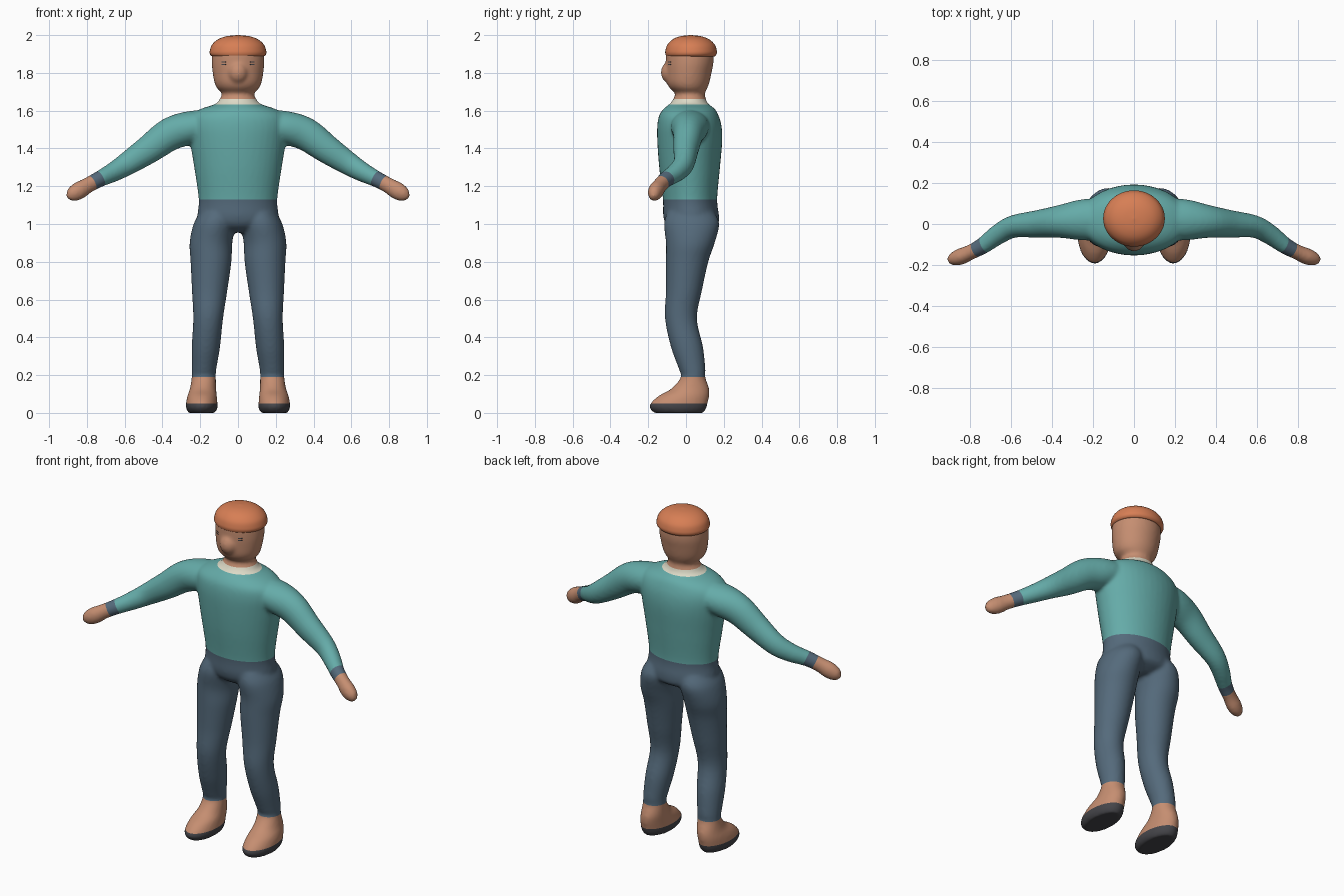
import bpy, bmesh, math
from mathutils import Vector, Matrix
from mathutils.bvhtree import BVHTree

if "Cube" in bpy.data.objects:
    bpy.data.objects.remove(bpy.data.objects["Cube"])


def material(name, r, g, b):
    m = bpy.data.materials.new(name)
    m.use_nodes = True
    m.diffuse_color = (r, g, b, 1)
    m.node_tree.nodes["Principled BSDF"].inputs["Base Color"].default_value = (r, g, b, 1)
    return m


SKIN = material("skin", .56, .27, .165)
TEAL = material("teal knit", .13, .41, .395)
NAVY = material("slate blue", .09, .145, .2)
CREAM = material("cream", .72, .70, .57)
ORANGE = material("orange hair", .68, .21, .09)
DARK = material("dark grey", .06, .06, .068)


def add_object(name, bm, mat):
    mesh = bpy.data.meshes.new(name)
    bm.to_mesh(mesh)
    bm.free()
    mesh.materials.append(mat)
    obj = bpy.data.objects.new(name, mesh)
    bpy.context.collection.objects.link(obj)
    return obj


def resample(rows, steps=5):
    """Catmull-Rom interpolation through rows of numbers."""
    rows = [Vector(r) for r in rows]
    padded = [rows[0]] + rows + [rows[-1]]
    out = []
    for p, a, b, n in zip(padded, padded[1:], padded[2:], padded[3:]):
        for i in range(steps):
            t = i / steps
            out.append(a + (b - p) * (t / 2) + (2 * p - 5 * a + 4 * b - n) * (t * t / 2)
                       + (3 * a - p - 3 * b + n) * (t ** 3 / 2))
    return out + [rows[-1]]


def loft(bm, rows, along_path=False, sides=40):
    """Skin elliptical rings: rows are centre x, y, z and two radii."""
    rows = resample(rows)
    rings = []
    for i, row in enumerate(rows):
        u, v = Vector((1, 0, 0)), Vector((0, 1, 0))
        if along_path:
            t = rows[min(i + 1, len(rows) - 1)].copy() - rows[max(i - 1, 0)]
            t = Vector(t[:3]).normalized()
            u = (Vector((0, 0, 1)) - t * t.z).normalized()
            v = t.cross(u)
        ring = []
        for k in range(sides):
            a = math.tau * k / sides
            ring.append(bm.verts.new(Vector(row[:3]) + u * (math.cos(a) * max(row[3], .002))
                                     + v * (math.sin(a) * max(row[4], .002))))
        rings.append(ring)
    for lo, hi in zip(rings, rings[1:]):
        for k in range(sides):
            j = (k + 1) % sides
            bm.faces.new((lo[k], lo[j], hi[j], hi[k])).smooth = True
    bm.faces.new(rings[0][::-1])
    bm.faces.new(rings[-1])
    bmesh.ops.recalc_face_normals(bm, faces=bm.faces)


def upright(rows, x_column=False):
    """Rows (z, x centre, half width, front y, back y) to loft rows."""
    return [(x, (f + b) / 2, z, w, (b - f) / 2) for z, x, w, f, b in rows]


# Trunk, neck and head
trunk = [
    (.955, 0, .10, -.05, .10), (.99, 0, .20, -.10, .165), (1.04, 0, .215, -.12, .175),
    (1.13, 0, .208, -.122, .165), (1.3, 0, .232, -.142, .18), (1.44, 0, .255, -.152, .192),
    (1.52, 0, .265, -.152, .188), (1.575, 0, .25, -.142, .172), (1.61, 0, .195, -.118, .152),
    (1.635, 0, .12, -.087, .118), (1.66, 0, .098, -.068, .106), (1.685, 0, .085, -.058, .1),
    (1.70, 0, .092, -.065, .103), (1.72, 0, .112, -.087, .113), (1.75, 0, .125, -.102, .124),
    (1.8, 0, .134, -.106, .135), (1.86, 0, .139, -.107, .146), (1.92, 0, .13, -.1, .14),
    (1.96, 0, .08, -.05, .09)]

# Leg and foot
leg = [
    (0, .192, .07, -.17, .092), (.025, .192, .083, -.192, .108), (.05, .192, .083, -.188, .114),
    (.09, .19, .078, -.145, .123), (.13, .185, .069, -.075, .122), (.19, .181, .064, -.027, .102),
    (.23, .18, .065, -.037, .103), (.35, .17, .075, -.08, .09), (.5, .158, .079, -.111, .058),
    (.65, .15, .094, -.106, .085), (.8, .143, .108, -.106, .118), (.9, .143, .113, -.106, .152),
    (1, .125, .11, -.116, .176), (1.06, .11, .09, -.1, .15)]

# Arm and hand, running outward from the shoulder
arm = [
    (.12, .025, 1.53, .075, .1), (.25, .02, 1.51, .088, .1), (.36, .012, 1.475, .087, .08),
    (.47, 0, 1.397, .076, .067), (.585, -.012, 1.32, .062, .055), (.66, -.05, 1.275, .052, .049),
    (.735, -.105, 1.237, .043, .041), (.795, -.137, 1.205, .042, .037),
    (.845, -.159, 1.175, .047, .04), (.885, -.172, 1.153, .036, .03),
    (.905, -.178, 1.143, .012, .012)]

bm = bmesh.new()
loft(bm, upright(trunk))
for side in (1, -1):
    for rows, path in ((upright(leg), False), (arm, True)):
        loft(bm, [(side * r[0], *r[1:]) for r in rows], path)
# Nose and muzzle bump
bmesh.ops.create_uvsphere(bm, u_segments=24, v_segments=16, radius=1, matrix=Matrix.Translation(
    (0, -.085, 1.802)) @ Matrix.Diagonal((.052, .048, .058, 1)))

# Fuse the figure into one soft skin
blend = add_object("body_blend", bm, SKIN)
fuse = blend.modifiers.new("fuse", "REMESH")
fuse.mode = "VOXEL"
fuse.voxel_size = .01
soften = blend.modifiers.new("soften", "SMOOTH")
soften.iterations = 6
fused = blend.evaluated_get(bpy.context.evaluated_depsgraph_get())
bm = bmesh.new()
bm.from_mesh(fused.to_mesh())
fused.to_mesh_clear()
bpy.data.objects.remove(blend)


def cut(point, normal, test=lambda c: True):
    faces = [f for f in bm.faces if test(f.calc_center_median())]
    geom = faces + list({e for f in faces for e in f.edges}) + list({v for f in faces for v in f.verts})
    bmesh.ops.bisect_plane(bm, geom=geom, dist=1e-5, plane_co=point, plane_no=normal)


# Clean colour borders across the skin
SOLE, ANKLE, WAIST, COLLAR, NECK = .05, .19, 1.13, 1.632, 1.662
CUFF, CUFF_LENGTH = Vector((.728, -.1, 1.24)), .055
CUFF_AXIS = Vector((.11, -.055, -.06)).normalized()
for z in (SOLE, ANKLE, COLLAR, NECK):
    cut((0, 0, z), (0, 0, 1))
cut((0, 0, WAIST), (0, 0, 1), lambda c: abs(c.x) < .4)
for side in (1, -1):
    flip = Vector((side, 1, 1))
    for offset in (0, CUFF_LENGTH):
        cut((CUFF + CUFF_AXIS * offset) * flip, CUFF_AXIS * flip, lambda c: c.x * side > .5)


def region(c):
    label = "left_" if c.x > 0 else "right_"
    if abs(c.x) > .4:
        s = (Vector((abs(c.x), c.y, c.z)) - CUFF).dot(CUFF_AXIS)
        return label + "hand" if s > CUFF_LENGTH else label + "cuff" if s > 0 else "sweater"
    if c.z < ANKLE:
        return label + ("sole" if c.z < SOLE else "foot")
    for top, name in ((WAIST, "trousers"), (COLLAR, "sweater"), (NECK, "collar")):
        if c.z < top:
            return name
    return "head"


paint = {"hand": SKIN, "foot": SKIN, "head": SKIN, "sole": DARK, "cuff": NAVY,
         "trousers": NAVY, "sweater": TEAL, "collar": CREAM}
for f in bm.faces:
    f.smooth = True
names = [region(f.calc_center_median()) for f in bm.faces]
for name in sorted(set(names)):
    part = bm.copy()
    part.faces.ensure_lookup_table()
    extra = [f for f, n in zip(part.faces, names) if n != name]
    bmesh.ops.delete(part, geom=extra, context="FACES")
    add_object(name, part, paint[name.split("_")[-1]])

# Eyes: two thin lines on each side of the face
surface = BVHTree.FromBMesh(bm)
for side, label in ((1, "left"), (-1, "right")):
    eye = bmesh.new()
    for z in (1.845, 1.857):
        spot, normal, _, _ = surface.ray_cast(Vector((side * .075, -1, z)), Vector((0, 1, 0)))
        turn = normal.to_track_quat("Z", "Y").to_matrix().to_4x4()
        bmesh.ops.create_cube(eye, size=1, matrix=Matrix.Translation(spot) @ turn
                              @ Matrix.Diagonal((.025, .004, .004, 1)))
    add_object(label + "_eye", eye, DARK)
bm.free()

# Hair: a rounded cap with a rolled lower edge
hair = bmesh.new()
loft(hair, upright([
    (1.888, 0, .128, -.092, .148), (1.889, 0, .14, -.103, .154), (1.9, 0, .149, -.109, .162),
    (1.918, 0, .149, -.109, .163), (1.95, 0, .137, -.098, .152), (1.978, 0, .105, -.07, .122),
    (1.994, 0, .06, -.03, .08), (2, 0, .004, .021, .029)]), sides=48)
add_object("hair", hair, ORANGE)
